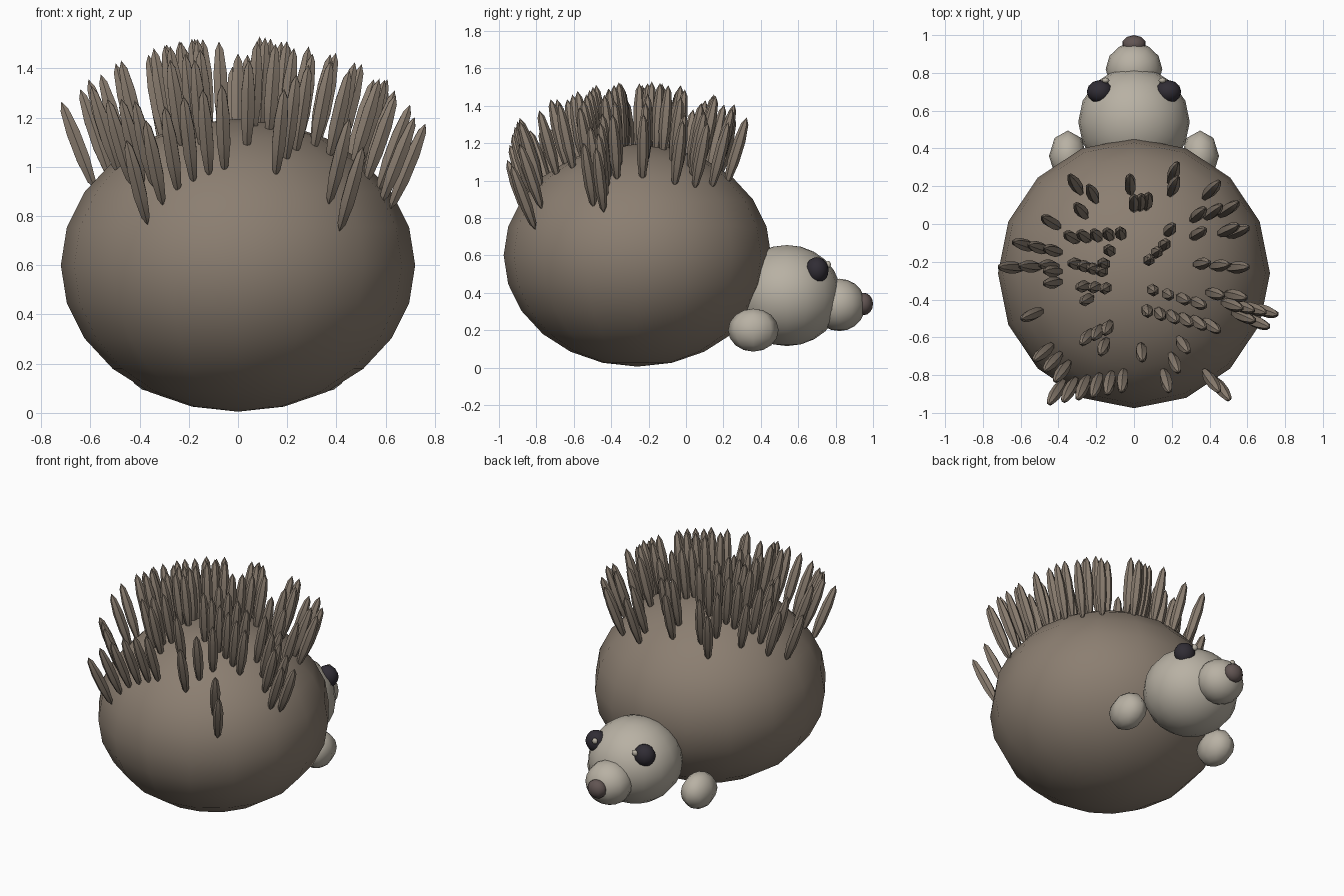
import bpy, bmesh, math
from mathutils import Vector, Matrix

if "Cube" in bpy.data.objects:
    bpy.data.objects.remove(bpy.data.objects["Cube"])


def material(name, rgb):
    m = bpy.data.materials.new(name)
    m.diffuse_color = (*rgb, 1)
    m.use_nodes = True
    m.node_tree.nodes["Principled BSDF"].inputs["Base Color"].default_value = m.diffuse_color
    return m


FUR = material("brown", (0.26, 0.21, 0.165))
CREAM = material("cream", (0.48, 0.44, 0.37))
DARK = material("dark", (0.03, 0.026, 0.035))
NOSE = material("nose_brown", (0.12, 0.09, 0.085))


def finish(name, bm, mat, angle):
    me = bpy.data.meshes.new(name)
    bm.to_mesh(me)
    bm.free()
    ob = bpy.data.objects.new(name, me)
    bpy.context.collection.objects.link(ob)
    me.materials.append(mat)
    bpy.ops.object.select_all(action='DESELECT')
    ob.select_set(True)
    bpy.context.view_layer.objects.active = ob
    bpy.ops.object.shade_smooth_by_angle(angle=math.radians(angle))
    return ob


def ball(name, centre, radii, mat, seg=16, rings=12):
    bm = bmesh.new()
    bmesh.ops.create_uvsphere(bm, u_segments=seg, v_segments=rings, radius=1,
                              matrix=Matrix.LocRotScale(Vector(centre), None, Vector(radii)))
    return finish(name, bm, mat, 60)


# Body, head and snout
BC, BR = Vector((0, -0.26, 0.6)), Vector((0.72, 0.715, 0.595))
ball("body", BC, BR, FUR)
ball("head", (0, 0.54, 0.385), (0.295, 0.29, 0.27), CREAM)
ball("snout", (0, 0.82, 0.335), (0.15, 0.14, 0.14), CREAM, 12, 10)
ball("nose", (0, 0.95, 0.34), (0.065, 0.05, 0.06), NOSE, 10, 8)

# Mirrored eyes, highlights and front paws
for side, s in (("left", -1), ("right", 1)):
    ball(side + "_eye", (s * 0.18, 0.70, 0.52), (0.07, 0.062, 0.07), DARK, 12, 10)
    ball(side + "_eye_highlight", (s * 0.15, 0.76, 0.55), (0.02, 0.015, 0.02), CREAM, 8, 6)
    ball(side + "_front_paw", (s * 0.35, 0.36, 0.20), (0.10, 0.135, 0.115), CREAM, 8, 8)

# Quill rows seen from above: start x, y, end x, y, count
ROWS = [
    (-.31, .21, -.22, .16, 2), (-.44, .01, -.28, .07, 2), (-.02, .21, .41, .18, 2),
    (0, .11, .07, .12, 3), (.21, .27, .21, .20, 2), (.34, .05, .50, .08, 3),
    (.19, -.03, .34, -.05, 2), (.50, -.03, .55, -.04, 2), (.08, -.19, .16, -.11, 3),
    (.36, -.21, .55, -.23, 3), (-.58, -.11, -.43, -.14, 3), (-.33, -.07, -.07, -.05, 5),
    (-.16, -.21, -.13, -.14, 2), (-.65, -.23, -.45, -.22, 3), (-.43, -.31, -.43, -.25, 2),
    (-.31, -.21, -.17, -.25, 4), (-.27, -.33, -.15, -.34, 3), (-.25, -.40, -.54, -.48, 2),
    (-.48, -.68, -.38, -.78, 3), (-.25, -.60, -.14, -.55, 3), (-.16, -.65, .04, -.68, 2),
    (.26, -.64, .17, -.83, 3), (-.41, -.89, -.06, -.83, 6), (.41, -.83, .46, -.87, 2),
    (.10, -.35, .34, -.42, 4), (.07, -.46, .41, -.54, 6), (.43, -.37, .54, -.38, 2),
    (.52, -.43, .69, -.46, 4), (.58, -.49, .65, -.52, 2)]

# Quills: six-sided spindles leaning outwards, sunk slightly into the back
HALF, WIDTH, SINK = 0.19, 0.033, 0.04
quills = bmesh.new()
for x0, y0, x1, y1, n in ROWS:
    for i in range(n):
        t = i / max(n - 1, 1)
        p = Vector((x0 + (x1 - x0) * t, y0 + (y1 - y0) * t, 0))
        out = Vector((p.x - BC.x, p.y - BC.y, 0))
        lean = out * 0.55
        axis = Vector((lean.x, lean.y, math.sqrt(1 - lean.length_squared)))
        base = out - axis * HALF
        k = (base.x / BR.x) ** 2 + (base.y / BR.y) ** 2
        surface = BC.z + BR.z * math.sqrt(max(0, 1 - k))
        p.z = surface - SINK + axis.z * HALF
        rot = Vector((0, 0, 1)).rotation_difference(axis)
        bmesh.ops.create_uvsphere(quills, u_segments=6, v_segments=5, radius=1,
                                  matrix=Matrix.LocRotScale(p, rot, Vector((WIDTH, WIDTH, HALF))))
finish("quills", quills, FUR, 35)
